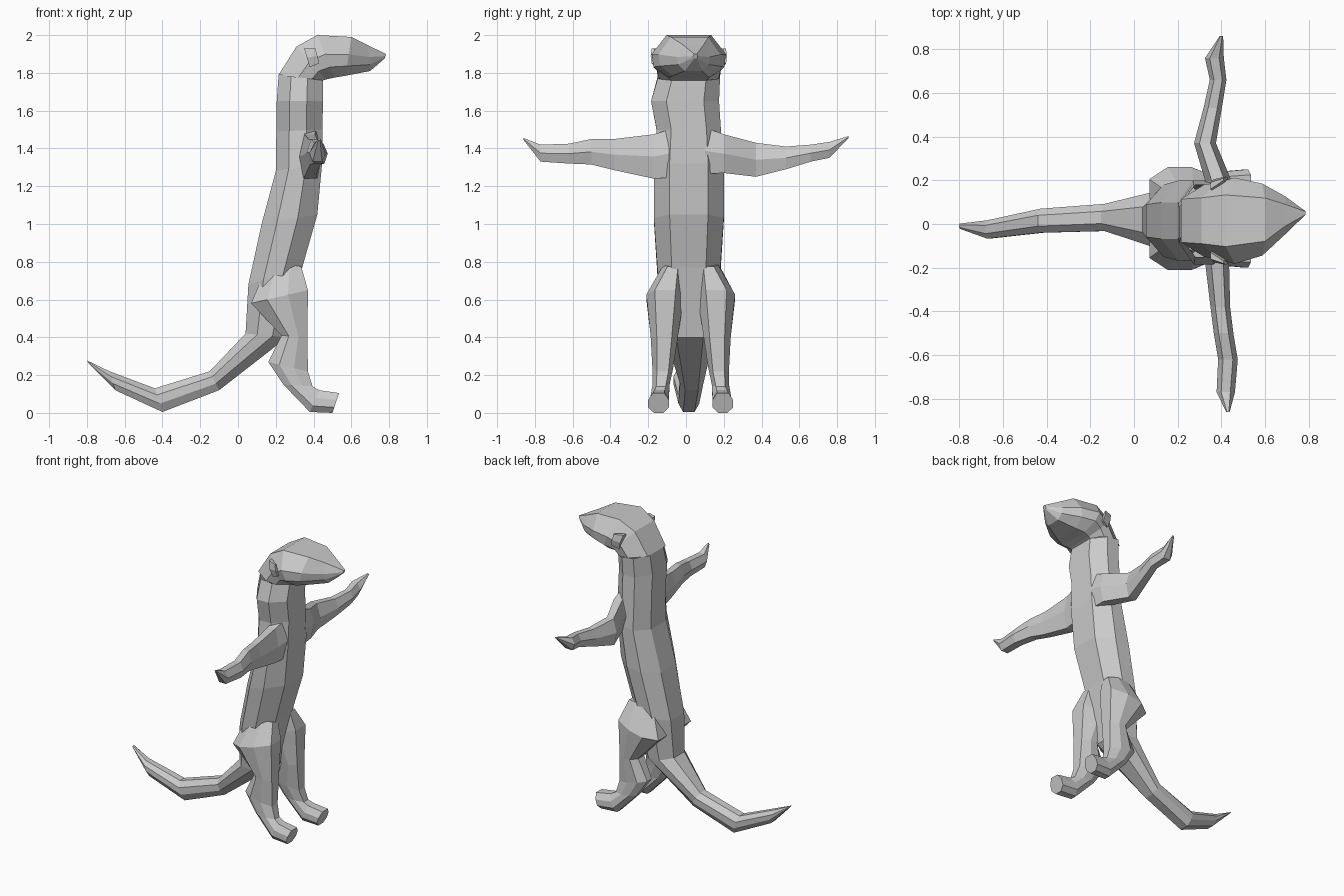
import bpy, bmesh
from mathutils import Vector

# Cross-sections: (position from back edge to front edge, sideways factor)
BODY = [(0, .45), (.28, 1), (.65, 1), (1, .55), (1, -.55), (.65, -1), (.28, -1), (0, -.45)]
HEAD = [(0, .6), (.45, 1), (.75, .95), (1, .55), (1, -.55), (.75, -.95), (.45, -1), (0, -.6)]
LIMB = [(0, .5), (.5, 1), (1, .6), (1, -.6), (.5, -1), (0, -.5)]


def loft(name, rings, profile, cap_start=True, cap_end=True):
    """Skin rings of (edge a, edge b, side vector) into a faceted tube."""
    bm = bmesh.new()
    loops = []
    for a, b, side in rings:
        a, b, side = Vector(a), Vector(b), Vector(side)
        loops.append([bm.verts.new(a.lerp(b, u) + side * v) for u, v in profile])
    n = len(profile)
    for r, s in zip(loops, loops[1:]):
        for i in range(n):
            j = (i + 1) % n
            bm.faces.new((r[i], r[j], s[j], s[i]))
    if cap_start:
        bm.faces.new(loops[0])
    if cap_end:
        bm.faces.new(loops[-1])
    bmesh.ops.recalc_face_normals(bm, faces=bm.faces)
    mesh = bpy.data.meshes.new(name)
    bm.to_mesh(mesh)
    bm.free()
    obj = bpy.data.objects.new(name, mesh)
    bpy.context.collection.objects.link(obj)
    return obj


def upright(xa, za, xb, zb, y, w):
    """Ring across the spine or a leg, w wide to each side of y."""
    return (xa, y, za), (xb, y, zb), (0, w, 0)


def across(y, z_top, z_low, x, w):
    """Ring across an arm that runs along y."""
    return (x, y, z_top), (x, y, z_low), (w, 0, 0)


hip = upright(.04, .42, .26, .40, .02, .13)
nape = upright(.215, 1.79, .45, 1.76, .015, .165)

# Tail
loft("tail", [
    upright(-.80, .278, -.79, .262, -.01, .012),
    upright(-.68, .22, -.65, .12, -.025, .042),
    upright(-.44, .13, -.40, .005, .015, .055),
    upright(-.15, .22, -.10, .12, .03, .062),
    hip], BODY, cap_end=False)

# Torso and neck
loft("torso", [
    hip,
    upright(.055, .68, .34, .77, .015, .165),
    upright(.125, 1.0, .42, 1.05, .015, .185),
    upright(.20, 1.28, .445, 1.32, .015, .185),
    upright(.203, 1.49, .447, 1.50, .015, .17),
    upright(.205, 1.65, .45, 1.65, -.005, .18),
    nape], BODY, False, False)

# Head with pointed snout
loft("head", [
    nape,
    upright(.31, 1.94, .465, 1.765, .015, .175),
    upright(.42, 2.0, .51, 1.775, .015, .197),
    upright(.60, 1.99, .57, 1.785, .02, .165),
    upright(.69, 1.945, .70, 1.81, .04, .085),
    upright(.785, 1.90, .775, 1.875, .05, .012)], HEAD, cap_start=False)

# Ears
for side, label in ((1, "left"), (-1, "right")):
    y = .015 + side * .16
    loft(label + "_ear", [
        ((.35, y, 1.93), (.38, y, 1.83), (0, .03, 0)),
        ((.41, y + side * .03, 1.93), (.43, y + side * .03, 1.85), (0, .012, 0))], LIMB)

# Legs: thigh, hock, heel, foot; mirrored about the body's middle
for side, label in ((1, "left"), (-1, "right")):
    mid = .025
    loft(label + "_leg", [
        upright(xa, za, xb, zb, mid + side * y, w) for xa, za, xb, zb, y, w in (
            (.16, .80, .335, .775, .095, .05),
            (.07, .58, .37, .65, .135, .10),
            (.23, .41, .368, .40, .14, .072),
            (.16, .27, .37, .22, .148, .055),
            (.24, .15, .395, .14, .158, .045),
            (.38, .005, .43, .12, .165, .05),
            (.50, .0, .535, .105, .17, .055))], BODY)

# Arms, stretched sideways with slightly different bends
loft("left_arm", [
    across(.10, 1.51, 1.265, .39, .06),
    across(.20, 1.475, 1.27, .385, .06),
    across(.37, 1.43, 1.25, .325, .05),
    across(.53, 1.41, 1.29, .36, .042),
    across(.66, 1.42, 1.33, .385, .038),
    across(.76, 1.435, 1.35, .368, .043),
    across(.86, 1.465, 1.455, .40, .008)], LIMB)
loft("right_arm", [
    across(-.09, 1.50, 1.245, .385, .06),
    across(-.17, 1.475, 1.24, .38, .055),
    across(-.38, 1.45, 1.285, .395, .045),
    across(-.50, 1.45, 1.315, .41, .045),
    across(-.62, 1.425, 1.32, .43, .045),
    across(-.77, 1.42, 1.33, .42, .042),
    across(-.86, 1.455, 1.445, .43, .008)], LIMB)
